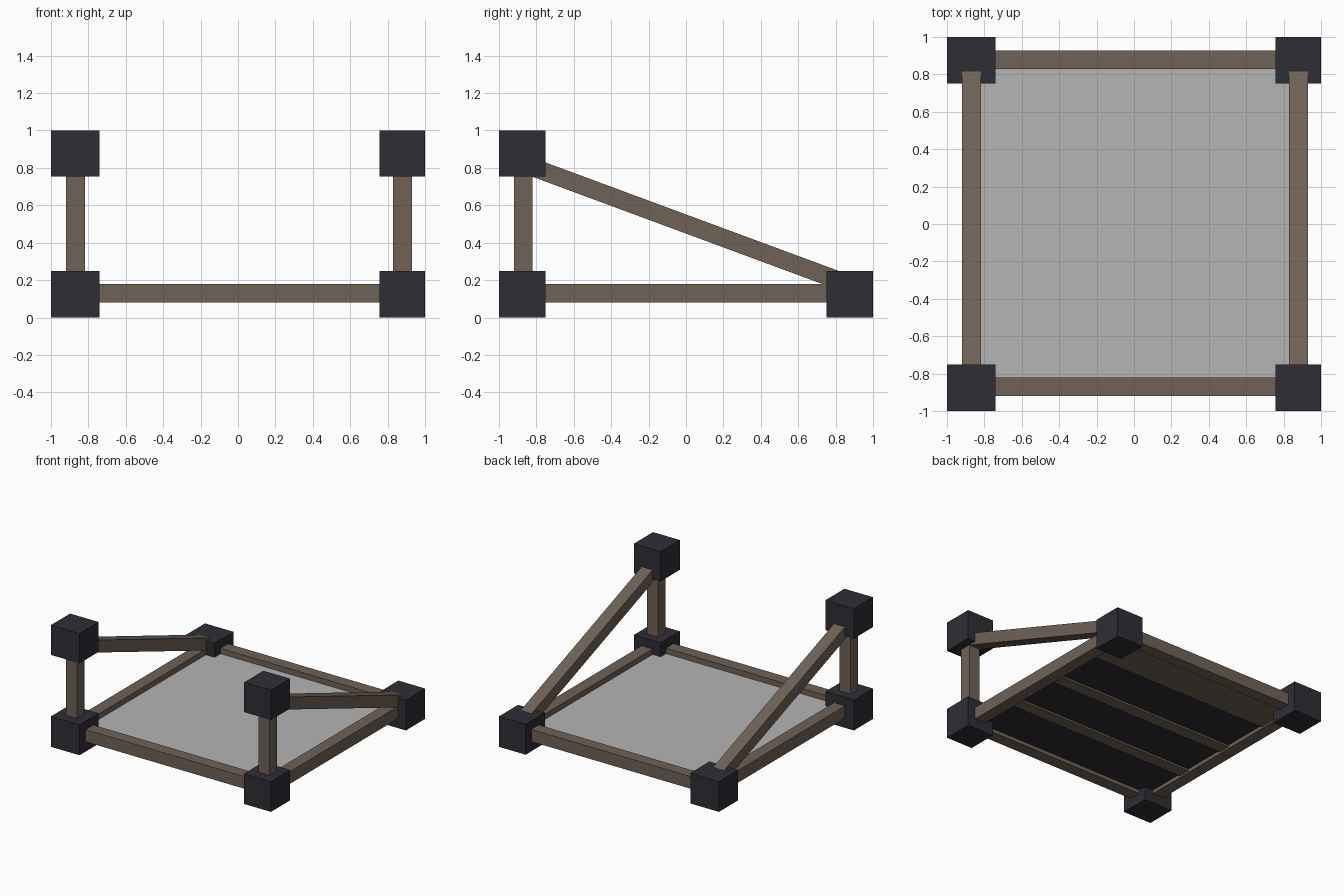
import bpy, math

if "Cube" in bpy.data.objects:
    bpy.data.objects.remove(bpy.data.objects["Cube"])


def material(name, rgb):
    m = bpy.data.materials.new(name)
    m.diffuse_color = (*rgb, 1)
    m.use_nodes = True
    m.node_tree.nodes["Principled BSDF"].inputs["Base Color"].default_value = m.diffuse_color
    return m


WOOD = material("brown_wood", (0.16, 0.122, 0.094))
DARK = material("dark_metal", (0.027, 0.027, 0.036))
GREY = material("pale_grey", (0.46, 0.46, 0.46))


def box(name, lo, hi, mat, tilt=0.0):
    """Box between two corners, optionally tilted about x."""
    bpy.ops.mesh.primitive_cube_add(
        size=1, location=[(a + b) / 2 for a, b in zip(lo, hi)], rotation=(tilt, 0, 0))
    ob = bpy.context.object
    ob.name = name
    ob.scale = [b - a for a, b in zip(lo, hi)]
    ob.data.materials.append(mat)
    return ob


T = 0.05  # half beam thickness
for side, x0, x1, cx in (("left", -1, -0.74, -0.869), ("right", 0.757, 1, 0.88)):
    # corner blocks
    box(side + "_front_block", (x0, -1, 0), (x1, -0.752, 0.25), DARK)
    box(side + "_back_block", (x0, 0.752, 0), (x1, 1, 0.25), DARK)
    box(side + "_top_block", (x0, -1, 0.755), (x1, -0.752, 1), DARK)
    # upright post and lower side rail
    box(side + "_post", (cx - T, -0.92, 0.2), (cx + T, -0.822, 0.8), WOOD)
    box(side + "_side_rail", (cx - T, -0.87, 0.08), (cx + T, 0.87, 0.18), WOOD)
    # sloping brace
    half = 0.9
    box(side + "_brace", (cx - T, -half, 0.5 - 0.048), (cx + T, half, 0.5 + 0.048),
        WOOD, -math.radians(20.3))

# front and back rails
box("front_rail", (-0.87, -0.92, 0.08), (0.88, -0.82, 0.18), WOOD)
box("back_rail", (-0.87, 0.83, 0.08), (0.88, 0.927, 0.18), WOOD)

# floor panel: pale on top, dark elsewhere
floor = box("floor_panel", (-0.83, -0.83, 0.11), (0.84, 0.84, 0.135), DARK)
floor.data.materials.append(GREY)
for p in floor.data.polygons:
    p.material_index = 1 if p.normal.z > 0.5 else 0

# slats under the floor
for y in (-0.39, 0.08):
    box("floor_slat", (-0.83, y - T, 0.095), (0.84, y + T, 0.112), WOOD)
box("back_floor_board", (-0.83, 0.52, 0.095), (0.84, 0.84, 0.112), WOOD)
